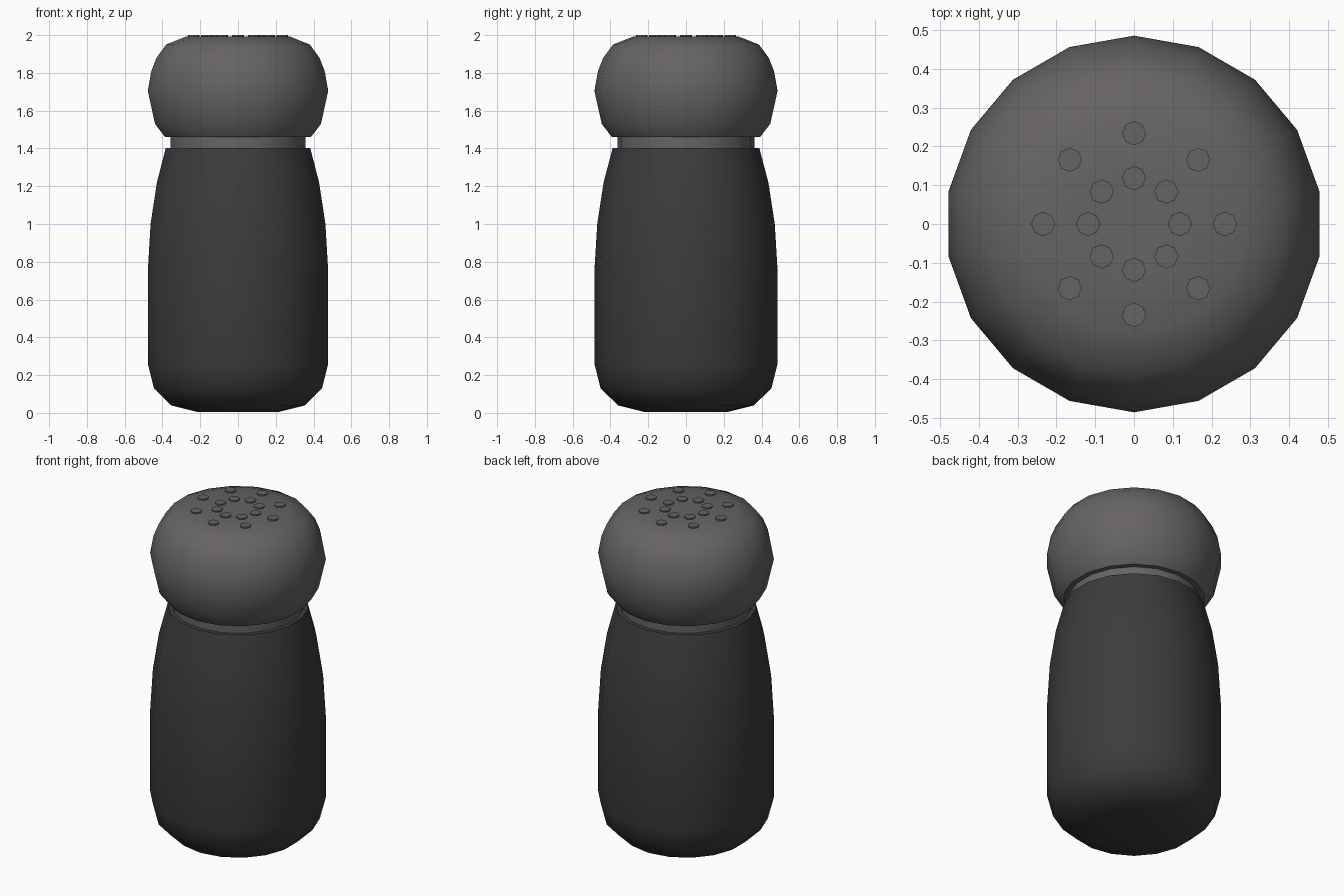
import bpy, bmesh, math

if "Cube" in bpy.data.objects:
    bpy.data.objects.remove(bpy.data.objects["Cube"])

def material(name, col):
    m = bpy.data.materials.new(name)
    m.diffuse_color = (*col, 1)
    m.use_nodes = True
    m.node_tree.nodes["Principled BSDF"].inputs["Base Color"].default_value = m.diffuse_color
    return m

dark = material("charcoal", (0.045, 0.045, 0.045))
grey = material("warm grey", (0.135, 0.125, 0.13))

def finish(bm, name, mat, angle):
    bmesh.ops.recalc_face_normals(bm, faces=bm.faces)
    me = bpy.data.meshes.new(name)
    bm.to_mesh(me)
    bm.free()
    me.materials.append(mat)
    ob = bpy.data.objects.new(name, me)
    bpy.context.collection.objects.link(ob)
    bpy.ops.object.select_all(action='DESELECT')
    ob.select_set(True)
    bpy.context.view_layer.objects.active = ob
    bpy.ops.object.shade_smooth_by_angle(angle=math.radians(angle))
    return ob

def lathe(name, profile, mat, n=18, angle=50):
    """Closed turned solid from (radius, height) points, one corner on the y axis."""
    bm = bmesh.new()
    rings = [[bm.verts.new((r * math.sin(i * math.tau / n), r * math.cos(i * math.tau / n), z))
              for i in range(n)] for r, z in profile]
    for a, b in zip(rings, rings[1:]):
        for i in range(n):
            j = (i + 1) % n
            bm.faces.new((a[i], a[j], b[j], b[i]))
    bm.faces.new(rings[0])
    bm.faces.new(rings[-1])
    return finish(bm, name, mat, angle)

# Bottle body
lathe("shaker_body", [(0.22, 0.005), (0.36, 0.04), (0.452, 0.13), (0.485, 0.26), (0.485, 0.75),
                      (0.47, 1.0), (0.436, 1.22), (0.388, 1.403)], dark)
# Neck between body and cap
lathe("neck", [(0.362, 1.38), (0.362, 1.48)], grey)
# Rounded cap
lathe("cap", [(0.392, 1.46), (0.446, 1.53), (0.485, 1.705), (0.466, 1.81), (0.438, 1.88),
              (0.386, 1.95), (0.28, 1.992), (0.12, 1.993)], grey)

# Two rings of raised sprinkle dots
bm = bmesh.new()
for radius in (0.118, 0.234):
    for k in range(8):
        a = k * math.tau / 8
        g = bmesh.ops.create_cone(bm, cap_ends=True, segments=8, radius1=0.031, radius2=0.031, depth=0.02)
        bmesh.ops.translate(bm, verts=g["verts"],
                            vec=(radius * math.cos(a), radius * math.sin(a), 1.99))
finish(bm, "sprinkle_dots", grey, 30)
bpy.ops.object.select_all(action='DESELECT')
